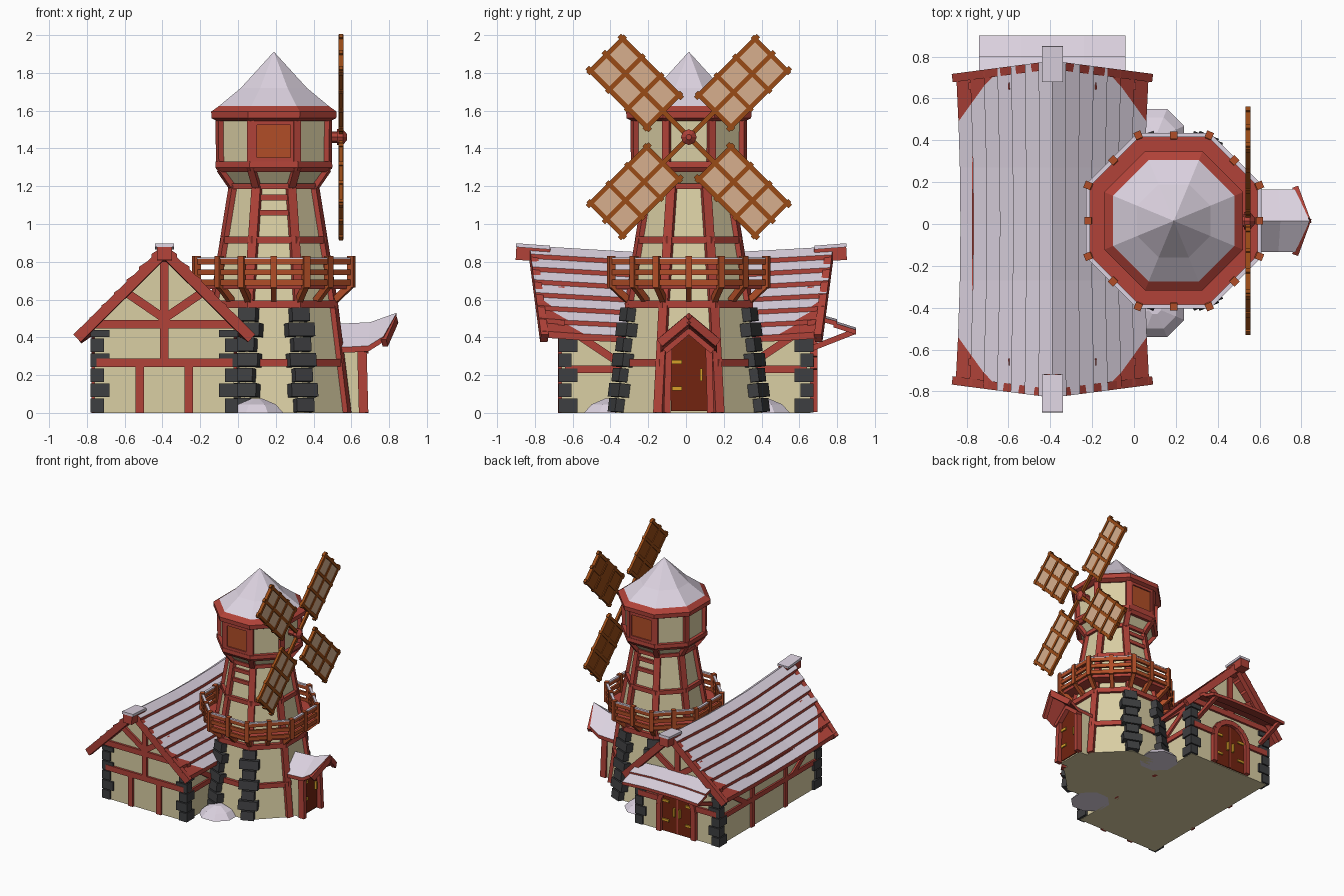
import bpy, bmesh, math
from mathutils import Vector as V

if "Cube" in bpy.data.objects:
    bpy.data.objects.remove(bpy.data.objects["Cube"])

COL = dict(plaster=(.70, .62, .37), red_timber=(.44, .055, .04), snow=(.72, .65, .75), stone=(.048, .049, .052),
           sail_wood=(.32, .07, .008), orange_wood=(.44, .075, .02), door_wood=(.17, .017, .005),
           brass=(.68, .35, .022), sail_cloth=(.68, .43, .27))
NAMES = list(COL)
PARTS = {}

def add(name, verts, faces, mats):
    """Append a closed piece to the named part."""
    vs, fs = PARTS.setdefault(name, ([], []))
    o = len(vs)
    vs += [V(v) for v in verts]
    for i, f in enumerate(faces):
        fs.append(([j + o for j in f], mats if isinstance(mats, str) else mats[i]))

CUBE = [(0, 1, 2, 3), (4, 5, 6, 7), (0, 1, 5, 4), (1, 2, 6, 5), (2, 3, 7, 6), (3, 0, 4, 7)]

def beam(name, p, q, w, t, mat, n=(0, 0, 1)):
    """Bar from p to q: width w across, thickness t along the hint normal n."""
    p, q, n = V(p), V(q), V(n)
    s = (q - p).cross(n).normalized()
    n = s.cross(q - p).normalized()
    a, b = s * w / 2, n * t / 2
    add(name, [e + o for e in (p, q) for o in (a + b, a - b, -a - b, -a + b)], CUBE, mat)

def box(name, x0, x1, y0, y1, z0, z1, mat):
    add(name, [(x, y, z) for z in (z0, z1) for x, y in ((x0, y0), (x1, y0), (x1, y1), (x0, y1))], CUBE, mat)

def prism(name, a, b, mat):
    """Join two matching outlines."""
    n = len(a)
    add(name, a + b, [list(range(n)), list(range(n, 2 * n))] +
        [(i, (i + 1) % n, n + (i + 1) % n, n + i) for i in range(n)], mat)

def slab(name, rows, th, pick):
    """Sheet over a grid of points, red below, pick(i, j) gives the top colour."""
    n, m = len(rows), len(rows[0])
    top = [V(p) for r in rows for p in r]
    N, f, c = n * m, [], []
    for i in range(n - 1):
        for j in range(m - 1):
            q = [i * m + j, i * m + j + 1, (i + 1) * m + j + 1, (i + 1) * m + j]
            f += [q, [k + N for k in q]]
            c += [pick(i, j), 'red_timber']
    rim = list(range(m)) + [i * m + m - 1 for i in range(1, n)] + \
        [(n - 1) * m + j for j in range(m - 2, -1, -1)] + [i * m for i in range(n - 2, 0, -1)]
    for a, b in zip(rim, rim[1:] + rim[:1]):
        f.append([a, b, b + N, a + N])
        c.append('red_timber')
    add(name, top + [p - V((0, 0, th)) for p in top], f, c)

TX, TY = .19, .015
def oct_pt(k, ap, z, cx=TX, cy=TY):
    """Corner k of an octagon (half steps land mid-side)."""
    if k % 1:
        return (oct_pt(k - .5, ap, z) + oct_pt(k + .5, ap, z)) / 2
    a, r = math.radians(22.5 + 45 * k), ap / math.cos(math.pi / 8)
    return V((cx + r * math.cos(a), cy + r * math.sin(a), z))

def octa(name, prof, mats, cx=TX, cy=TY):
    """Octagonal solid from (z, apothem) rings; one colour or one per band."""
    vs = [oct_pt(k, ap, z, cx, cy) for z, ap in prof for k in range(8)]
    L = len(prof) - 1
    ml = [mats] * L if isinstance(mats, str) else mats
    f = [list(range(8)), list(range(8 * L, 8 * L + 8))]
    c = [ml[0], ml[-1]]
    for i in range(L):
        for k in range(8):
            f.append([8 * i + k, 8 * i + (k + 1) % 8, 8 * i + 8 + (k + 1) % 8, 8 * i + 8 + k])
            c.append(ml[i])
    add(name, vs, f, c)

def wall(z):
    return .385 - .123 * z if z < .57 else .315 - .16 * (z - .57)

# Tower body, rings and corner timbers
octa('tower_walls', [(0, .385), (.57, .315), (1.2, .214), (1.29, .28), (1.56, .283)], 'plaster')
for z, h, e in ((.265, .04, .02), (.575, .04, .025), (.915, .035, .022), (1.2, .03, .022)):
    octa('tower_rings', [(z - h / 2, wall(z) + e), (z + h / 2, wall(z) + e)], 'red_timber')
octa('tower_rings', [(1.275, .292), (1.3, .31), (1.33, .308)], 'red_timber')
for k in range(8):
    nrm = oct_pt(k, 1, 0) - V((TX, TY, 0))
    stony = k in (1, 2, 5, 6)
    def post(z0, r0, z1, r1, w=.05):
        beam('tower_posts', oct_pt(k, r0, z0), oct_pt(k, r1, z1), w, .035, 'red_timber', nrm)
    if not stony:
        post(0, .385, .57, .315)
    post(.57, .315, 1.2, .214)
    post(1.2, .22, 1.29, .282, .04)
    post(1.29, .283, 1.56, .285, .04)
    # Corner stones on the lower storey
    if stony:
        for i in range(7):
            z = .003 + .08 * i
            beam('tower_stones', oct_pt(k, wall(z) - .008, z), oct_pt(k, wall(z + .07) - .008, z + .07),
                 .15 if i % 2 else .1, .075, 'stone', nrm)
for s in (-1, 1):
    for z in (1.06, 1.14):
        beam('tower_crossbars', (TX - .1, TY + s * wall(z), z), (TX + .1, TY + s * wall(z), z), .03, .03, 'red_timber', (0, s, 0))
    # Head windows
    y = TY + s * .285
    beam('windows', (TX, y, 1.345), (TX, y, 1.53), .19, .02, 'orange_wood', (0, s, 0))
    for d in (-.1, .1):
        beam('window_frames', (TX + d, y, 1.33), (TX + d, y, 1.545), .022, .04, 'red_timber', (0, s, 0))
    for z in (1.34, 1.535):
        beam('window_frames', (TX - .1, y, z), (TX + .1, y, z), .022, .04, 'red_timber', (0, s, 0))

# Tower cap
octa('tower_roof', [(1.545, .30), (1.56, .33), (1.595, .332), (1.625, .29), (1.72, .175), (1.91, .002)],
     ['red_timber'] * 3 + ['snow'] * 2)

# Balcony
octa('balcony_floor', [(.655, .395), (.685, .4)], 'red_timber')
for h in range(16):
    k = h / 2
    o = oct_pt(k, .41, 0) - V((TX, TY, 0))
    beam('balcony_posts', oct_pt(k, .41, .665), oct_pt(k, .41, .83), .035, .035, 'orange_wood', o)
    beam('balcony_struts', oct_pt(k, .31, .585), oct_pt(k, .405, .675), .03, .035, 'orange_wood')
for k in range(8):
    for z in (.69, .745, .8):
        beam('balcony_rails', oct_pt(k, .41, z), oct_pt(k + 1, .41, z), .018, .03, 'orange_wood')
    beam('balcony_snow', oct_pt(k, .41, .818), oct_pt(k + 1, .41, .818), .02, .009, 'snow')

# Sails and hub
SX, SZ = .545, 1.46
for k in range(4):
    a = math.radians(45 + 90 * k)
    d, e = V((0, math.cos(a), math.sin(a))), V((0, -math.sin(a), math.cos(a)))
    def P(r, v, x=SX):
        return V((x, TY, SZ)) + d * r + e * v
    X = (1, 0, 0)
    for v in (-.12, 0, .12):
        beam('sail_frames', P(.17 if v else 0, v), P(.64, v), .025, .022, 'sail_wood', X)
    for r in (.195, .335, .475, .615):
        beam('sail_frames', P(r, -.14), P(r, .14), .024, .026, 'sail_wood', X)
    beam('sail_cloth', P(.19, 0, SX + .003), P(.615, 0, SX + .003), .24, .006, 'sail_cloth', X)
    beam('sail_backs', P(.19, 0, SX - .003), P(.615, 0, SX - .003), .24, .006, 'sail_wood', X)
def hub_ring(x, r):
    return [V((x, TY + r * math.cos(i * math.pi / 4), SZ + r * math.sin(i * math.pi / 4))) for i in range(8)]
prism('sail_hub', hub_ring(.46, .03), hub_ring(.53, .03), 'red_timber')
prism('sail_hub', hub_ring(.525, .042), hub_ring(.555, .042), 'red_timber')
prism('sail_hub', hub_ring(.555, .042), hub_ring(.578, .015), 'red_timber')

# Barn walls
BX = -.39
gable = [(BX - .37, 0), (BX + .37, 0), (BX + .37, .45), (BX, .82), (BX - .37, .45)]
prism('barn_walls', [V((x, -.66, z)) for x, z in gable], [V((x, .66, z)) for x, z in gable], 'plaster')
for sx in (-1, 1):
    for sy in (-1, 1):
        for i in range(6):
            a, b = (.1, .07) if i % 2 else (.07, .1)
            x, y, z = BX + sx * .39, sy * .675, .003 + i * .08
            box('barn_stones', min(x, x - sx * a), max(x, x - sx * a), min(y, y - sy * b), max(y, y - sy * b), z, min(z + .072, .44), 'stone')

# Barn timbers: (x, z) segments on gables, (y, z) segments on long sides
both = [(-.4, .47, .4, .47), (0, .47, 0, .82), (0, .5, -.22, .65), (0, .5, .22, .65)]
front = [(-.36, .265, .36, .265), (-.13, 0, -.13, .25), (.13, 0, .13, .25), (0, .27, 0, .46)]
back = [(-.36, .265, -.17, .265), (.17, .265, .36, .265)]
for s, segs in ((-1, both + front), (1, both + back)):
    for a, z0, b, z1 in segs:
        beam('gable_timbers', (BX + a, s * .66, z0), (BX + b, s * .66, z1), .045, .035, 'red_timber', (0, s, 0))
side = [(-.64, .43, .64, .43), (-.64, .23, .64, .23), (-.22, 0, -.22, .43), (.22, 0, .22, .43), (.3, .23, .6, .43), (-.3, .23, -.6, .43)]
for s in (-1, 1):
    for a, z0, b, z1 in side:
        beam('side_timbers', (BX + s * .37, a, z0), (BX + s * .37, b, z1), .04, .03, 'red_timber', (s, 0, 0))

# Barn roof: overlapping snowy rows with bare red corners, sagging ridge
ROWS = 7
def roof_pt(s, u, y, lift=0):
    sag = 1 - (y / .8) ** 2
    return V((BX + s * u * (.465 - .025 * sag), y, .895 - .47 * u - .035 * sag + lift))
def roof_row(s, u, lift):
    y0, y1 = -.83 + .06 * u, .78 - .06 * u
    c = max(.02, .23 * (1 - (1 - u) * ROWS / 3))
    return [roof_pt(s, u, y, lift) for y in (y0, y0 + c, -.27, 0, .27, y1 - c, y1)]
for s in (-1, 1):
    for i in range(ROWS):
        slab('barn_roof', [roof_row(s, i / ROWS, -.012), roof_row(s, (i + 1) / ROWS, .012)], .035,
             lambda a, j, i=i: 'red_timber' if i >= 4 and j in (0, 5) else 'snow')
    for y0, y1 in ((-.81, -.75), (.76, .70)):
        beam('barge_boards', (BX, y0, .85), (BX + s * .46, y1, .395), .04, .055, 'red_timber')
for y0, y1 in ((-.9, -.72), (.85, .68)):
    beam('ridge_ends', (BX, y0, .845), (BX, y1, .835), .08, .07, 'red_timber')
    beam('ridge_snow', (BX, y0, .888), (BX, y1, .875), .1, .02, 'snow')

# Barn arched double door
def arch(r, y):
    return [V((BX + r, y, 0.005)), *[V((BX + r * math.cos(t * math.pi / 8), y, .23 + r * math.sin(t * math.pi / 8))) for t in range(9)], V((BX - r, y, 0.005))]
prism('barn_door', arch(.145, .64), arch(.145, .668), 'door_wood')
path = arch(.16, .67)
for p, q in zip(path, path[1:]):
    beam('barn_door_frame', p, q, .04, .05, 'red_timber', (0, 1, 0))
beam('barn_door_frame', (BX, .668, .01), (BX, .668, .37), .012, .008, 'red_timber', (0, 1, 0))
for s in (-1, 1):
    for z in (.1, .26):
        beam('barn_door_brass', (BX + s * .135, .672, z), (BX + s * .075, .672, z), .02, .012, 'brass', (0, 1, 0))
    beam('barn_door_brass', (BX + s * .025, .678, .15), (BX + s * .025, .678, .22), .015, .02, 'brass', (0, 1, 0))

# Barn door awning
for y0, z0, y1, z1 in ((.67, .52, .8, .485), (.78, .478, .9, .44)):
    slab('awning', [[(BX + x, y, z + .02 * (1 - abs(x) / .35)) for x in (-.35, -.15, .15, .35)]
                    for y, z in ((y0, z0), (y1, z1))], .025, lambda i, j: 'snow')
for x in (-.31, .31):
    beam('awning_braces', (BX + x, .66, .34), (BX + x, .89, .43), .03, .03, 'red_timber')

# Tower porch
pent = [(-.115, 0), (.115, 0), (.115, .36), (0, .45), (-.115, .36)]
prism('porch_walls', [V((.45, TY + y, z)) for y, z in pent], [V((.645, TY + y, z)) for y, z in pent], 'plaster')
dp = [(-.095, .01), (.095, .01), (.095, .34), (0, .43), (-.095, .34)]
prism('porch_door', [V((.63, TY + y, z)) for y, z in dp], [V((.653, TY + y, z)) for y, z in dp], 'door_wood')
for s in (-1, 1):
    beam('porch_frame', (.665, TY + s * .115, 0), (.655, TY + s * .105, .37), .035, .05, 'red_timber', (1, 0, 0))
    beam('porch_frame', (.665, TY, .44), (.665, TY + s * .13, .33), .04, .05, 'red_timber', (1, 0, 0))
    st = [(.47, .47, .47), (.6, .475, .6), (.7, .48, .69), (.84, .53, .77)]
    slab('porch_roof', [[(x, TY, z) for x, z, e in st], [(e, TY + s * .15, z - .125) for x, z, e in st]], .03, lambda i, j: 'snow')
    beam('porch_barge', (.83, TY, .495), (.775, TY + s * .15, .37), .03, .045, 'red_timber')
for z in (.13, .27):
    beam('porch_door_brass', (.657, TY - .09, z), (.657, TY - .035, z), .022, .012, 'brass', (1, 0, 0))
beam('porch_door_brass', (.662, TY + .065, .17), (.662, TY + .065, .235), .014, .02, 'brass', (1, 0, 0))

# Snow drifts between barn and tower
for y in (-.4, .41):
    octa('snow_drifts', [(0, .14), (.045, .1), (.075, .03)], 'snow', .1, y)

# Turn the collected parts into objects
MATS = []
for n in NAMES:
    m = bpy.data.materials.new(n)
    m.diffuse_color = (*COL[n], 1)
    m.use_nodes = True
    m.node_tree.nodes["Principled BSDF"].inputs["Base Color"].default_value = m.diffuse_color
    MATS.append(m)
for name, (vs, fs) in PARTS.items():
    me = bpy.data.meshes.new(name)
    me.from_pydata([(v.x, v.y, max(v.z, 0)) for v in vs], [], [f for f, _ in fs])
    used = sorted({m for _, m in fs}, key=NAMES.index)
    for u in used:
        me.materials.append(MATS[NAMES.index(u)])
    for p, (_, m) in zip(me.polygons, fs):
        p.material_index = used.index(m)
    bm = bmesh.new()
    bm.from_mesh(me)
    bmesh.ops.recalc_face_normals(bm, faces=bm.faces)
    bm.to_mesh(me)
    bm.free()
    bpy.context.collection.objects.link(bpy.data.objects.new(name, me))
